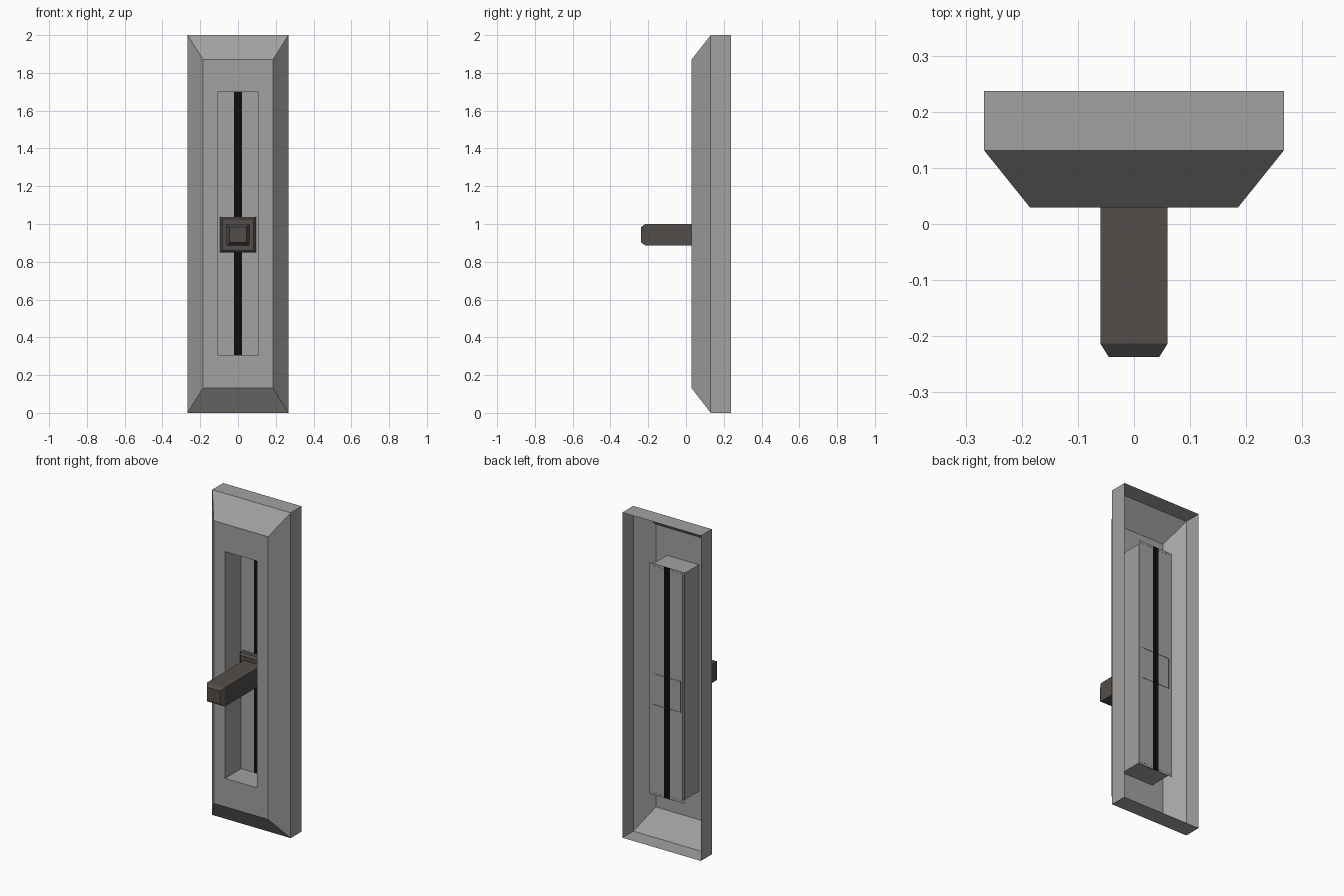
import bpy, bmesh

if "Cube" in bpy.data.objects:
    bpy.data.objects.remove(bpy.data.objects["Cube"])


def material(name, rgb):
    m = bpy.data.materials.new(name)
    m.diffuse_color = (*rgb, 1)
    m.use_nodes = True
    m.node_tree.nodes["Principled BSDF"].inputs["Base Color"].default_value = m.diffuse_color
    return m


GREY = material("warm grey", (0.37, 0.36, 0.35))
DARK = material("dark brown grey", (0.086, 0.076, 0.071))
BLACK = material("slot black", (0.004, 0.004, 0.005))


def loft(name, loops, mat, cap_end=False):
    """Join rectangles (half width, z low, z high, y) into an open shell."""
    bm = bmesh.new()
    rings = [[bm.verts.new(p) for p in
              ((-w, y, lo), (w, y, lo), (w, y, hi), (-w, y, hi))]
             for w, lo, hi, y in loops]
    for a, b in zip(rings, rings[1:]):
        for i in range(4):
            j = (i + 1) % 4
            bm.faces.new((a[j], a[i], b[i], b[j]))
    if cap_end:
        bm.faces.new(rings[-1])
    bm.normal_update()
    return finish(name, bm, mat)


def finish(name, bm, mat):
    me = bpy.data.meshes.new(name)
    bm.to_mesh(me)
    bm.free()
    me.materials.append(mat)
    ob = bpy.data.objects.new(name, me)
    bpy.context.collection.objects.link(ob)
    return ob


def panel(name, x0, x1, z0, z1, y, mat):
    bm = bmesh.new()
    bm.faces.new([bm.verts.new(p) for p in
                  ((x0, y, z0), (x1, y, z0), (x1, y, z1), (x0, y, z1))])
    return finish(name, bm, mat)


FLOOR = 0.185

# Hollow bevelled wall plate, with the recess walls folded inwards
loft("wall_plate", [
    (0.267, 0.0, 2.0, 0.237),
    (0.267, 0.0, 2.0, 0.131),
    (0.185, 0.132, 1.87, 0.029),
    (0.108, 0.306, 1.70, 0.029),
    (0.108, 0.306, 1.70, FLOOR + 0.001),
], GREY)

# Recess floor in two halves, either side of the slot
for side, label in ((-1, "left"), (1, "right")):
    x0, x1 = sorted((side * 0.02, side * 0.12))
    panel("recess_floor_" + label, x0, x1, 0.292, 1.714, FLOOR, GREY)
panel("slot", -0.02, 0.02, 0.292, 1.714, FLOOR, BLACK)

# Lever foot, open at the back and slightly chamfered at the front
CZ = 0.943


def square(half, y, drop=0):
    return (half, CZ - half + drop, CZ + half - drop, y)


loft("lever_foot", [
    square(0.095, FLOOR + 0.002),
    square(0.095, 0.155),
    square(0.083, 0.143),
], DARK, cap_end=True)

# Lever handle with bevelled tip
loft("lever_handle", [
    square(0.06, 0.143, 0.002),
    square(0.06, -0.213, 0.002),
    square(0.045, -0.237, 0.003),
], DARK, cap_end=True)
